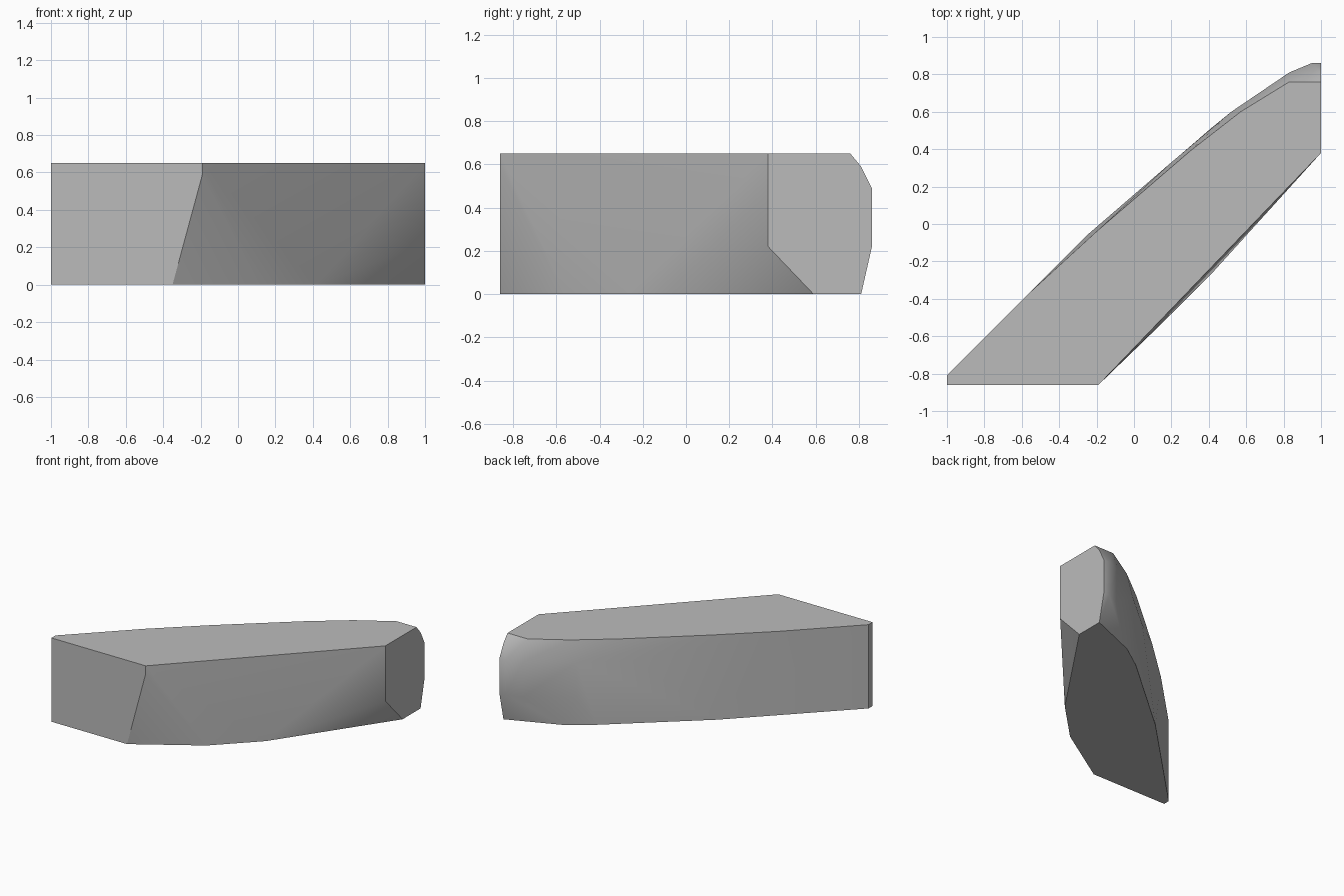
import bpy
import bmesh
import math

cube = bpy.data.objects.get("Cube")
if cube:
    bpy.data.objects.remove(cube, do_unlink=True)

# Stone colour
stone = bpy.data.materials.new("stone grey")
stone.use_nodes = True
grey = (0.5, 0.5, 0.5, 1)
stone.diffuse_color = grey
stone.node_tree.nodes["Principled BSDF"].inputs["Base Color"].default_value = grey

# Corner outlines at each level of the slab
HEIGHT = 0.65
levels = {
    HEIGHT: [(-1, -.86), (-.19, -.86), (1, .38), (1, .76), (.83, .76),
             (.57, .6), (.3, .39), (-.2, -.04), (-.55, -.36), (-1, -.81)],
    0.59: [(-.19, -.86), (1, .81)],
    0.49: [(1, .86), (.95, .86), (.83, .81), (.52, .6), (.2, .33)],
    0.22: [(1, .38), (1, .86), (.95, .86), (.83, .81), (.52, .6)],
    0: [(-1, -.86), (-.35, -.86), (.12, -.56), (.42, -.26), (1, .59),
        (1, .81), (.61, .65), (.41, .51), (.2, .33), (-.24, -.05), (-1, -.81)],
}

# Chiselled slab: the hull around all corners
bm = bmesh.new()
for z, outline in levels.items():
    for x, y in outline:
        bm.verts.new((x, y, z))
hull = bmesh.ops.convex_hull(bm, input=bm.verts[:])
loose = [v for v in bm.verts if not v.link_faces]
bmesh.ops.delete(bm, geom=loose, context='VERTS')
bmesh.ops.dissolve_limit(bm, angle_limit=math.radians(1),
                         verts=bm.verts[:], edges=bm.edges[:])
bmesh.ops.recalc_face_normals(bm, faces=bm.faces[:])

mesh = bpy.data.meshes.new("rock_slab")
bm.to_mesh(mesh)
bm.free()
mesh.materials.append(stone)
rock = bpy.data.objects.new("rock_slab", mesh)
bpy.context.collection.objects.link(rock)

# Soft worn faces with crisp main edges
bpy.context.view_layer.objects.active = rock
rock.select_set(True)
bpy.ops.object.shade_smooth_by_angle(angle=math.radians(30))
